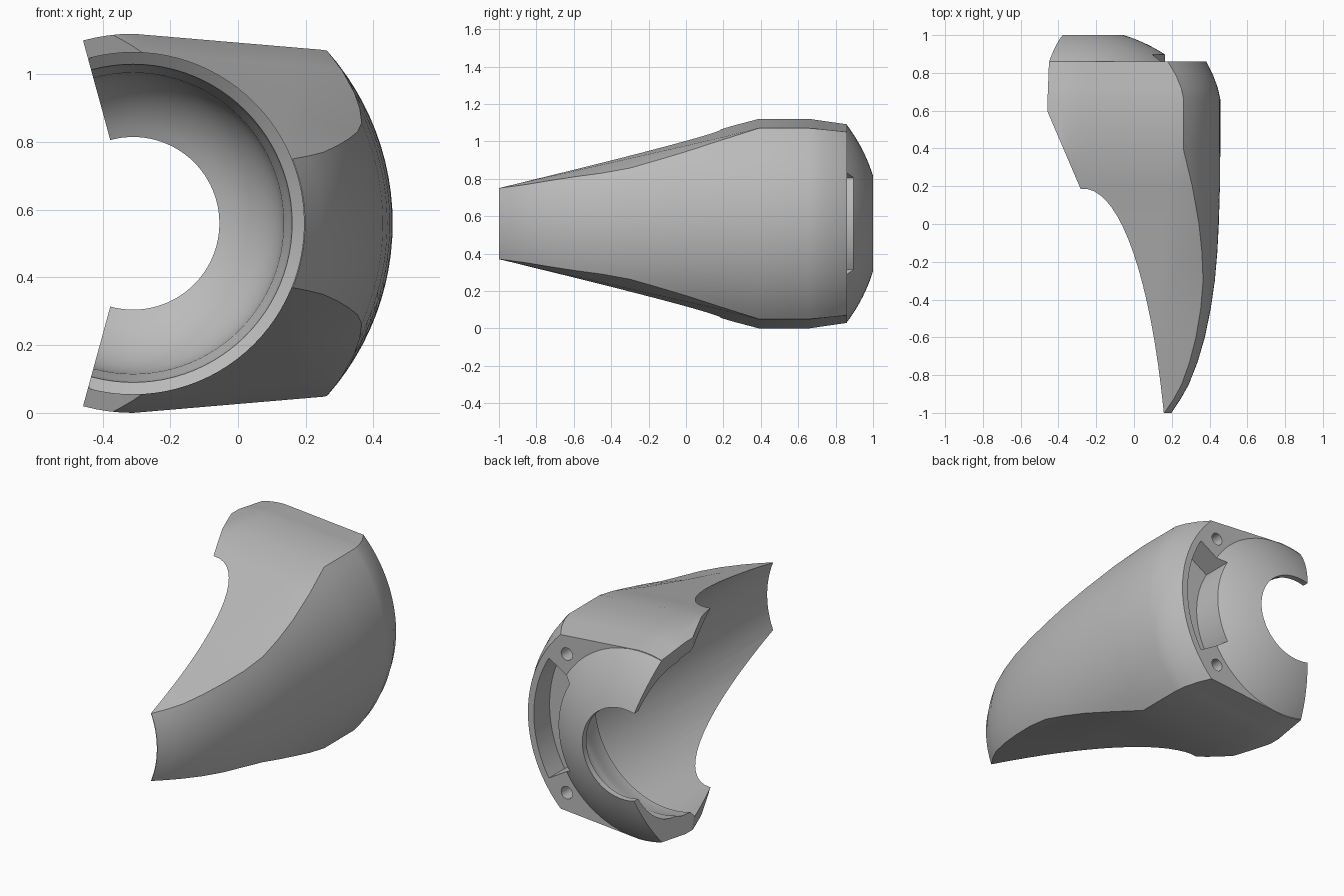
import bpy, bmesh, math
from math import sin, cos, pi, radians, sqrt, atan2, hypot

if "Cube" in bpy.data.objects:
    bpy.data.objects.remove(bpy.data.objects["Cube"])

AX, AZ = -0.31, 0.56          # axis of the bore, running along y
END = radians(105.3)          # half of the angle the shell wraps around

grey = bpy.data.materials.new("plain grey")
grey.use_nodes = True
grey.diffuse_color = (0.5, 0.5, 0.5, 1)
grey.node_tree.nodes["Principled BSDF"].inputs["Base Color"].default_value = (0.5, 0.5, 0.5, 1)


def loft(name, rings):
    """Closed solid through rings of (x, y, z) points with equal counts."""
    bm = bmesh.new()
    rows = [[bm.verts.new(p) for p in ring] for ring in rings]
    n = len(rows[0])
    for a, b in zip(rows, rows[1:]):
        for i in range(n):
            j = (i + 1) % n
            bm.faces.new((a[i], a[j], b[j], b[i]))
    bm.faces.new(rows[0][::-1])
    bm.faces.new(rows[-1])
    bmesh.ops.recalc_face_normals(bm, faces=bm.faces)
    mesh = bpy.data.meshes.new(name)
    bm.to_mesh(mesh)
    bm.free()
    mesh.materials.append(grey)
    obj = bpy.data.objects.new(name, mesh)
    bpy.context.collection.objects.link(obj)
    return obj


def circle(r, y, x=AX, z=AZ, n=96):
    return [(x + r * cos(2 * pi * i / n), y, z + r * sin(2 * pi * i / n)) for i in range(n)]


def section(top, shoulder, corner, radius):
    """Outline around the axis: round end, sloping flat, corner, outer arc."""
    half = [(top * cos(END + (pi / 2 - END) * i / 4), top * sin(END + (pi / 2 - END) * i / 4))
            for i in range(4)]
    sx = shoulder - AX
    half += [(sx * i / 8, top - 0.085 * sx * i / 8) for i in range(9)]
    a = math.asin(corner / radius)
    arc = [(radius * cos(a - 2 * a * i / 24), radius * sin(a - 2 * a * i / 24)) for i in range(25)]
    return half + arc + [(x, -z) for x, z in reversed(half)]


def place(points, y):
    return [(AX, y, AZ)] + [(AX + x, y, AZ + z) for x, z in points]


# Shell stations: y, flat height, shoulder x, corner height, outer radius
stations = [
    (-1.0, 0.230, 0.150, 0.190, 0.508),
    (-0.93, 0.246, 0.157, 0.199, 0.555),
    (-0.85, 0.265, 0.165, 0.210, 0.600),
    (-0.73, 0.293, 0.175, 0.230, 0.647),
    (-0.6, 0.323, 0.185, 0.250, 0.685),
    (-0.45, 0.358, 0.195, 0.270, 0.716),
    (-0.3, 0.393, 0.205, 0.297, 0.738),
    (-0.15, 0.428, 0.220, 0.340, 0.751),
    (0.0, 0.463, 0.232, 0.385, 0.759),
    (0.2, 0.510, 0.240, 0.450, 0.765),
    (0.39, 0.560, 0.250, 0.510, 0.767),
    (0.66, 0.560, 0.250, 0.510, 0.767),
    (0.72, 0.551, 0.235, 0.505, 0.754),
    (0.79, 0.541, 0.210, 0.498, 0.728),
    (0.86, 0.531, 0.170, 0.490, 0.692),
]
rings = []
for y, *dims in stations:
    outline = section(*dims)
    rings.append(place(outline, y))

# Domed back, following the directions of the last outline
for i in range(11):
    y = 0.86 + 0.14 * i / 10
    r = sqrt(0.87 ** 2 - (y - 0.168) ** 2)
    rings.append(place([(r * x / hypot(x, z), r * z / hypot(x, z)) for x, z in outline], y))
shell = loft("curved_shell", rings)

# Bore: straight front, small step, then a rounded seat and a through hole
bore = [(0.505, -1.2), (0.505, 0.55), (0.47, 0.58), (0.462, 0.66), (0.445, 0.70)]
for i in range(1, 13):
    t = radians(65) * i / 12
    bore.append((0.255 + 0.19 * (cos(t) - cos(radians(65))) / (1 - cos(radians(65))),
                 0.70 + 0.265 * sin(t) / sin(radians(65))))
bore.append((0.255, 1.1))
cutters = [loft("bore_cutter", [circle(r, y) for r, y in bore])]

# Slanted front of the two arms
trim = [(-0.28, 0.18), (-0.49, 0.67), (-0.9, 0.67), (-0.9, -0.2), (-0.28, -0.2)]
cutters.append(loft("arm_cutter", [[(x, y, z) for x, y in trim] for z in (-0.2, 1.4)]))

# Curved recess in the back
angles = [radians(31) * (i / 12 - 1) for i in range(25)]
sector = [(0.655 * cos(a), 0.655 * sin(a)) for a in angles]
sector += [(0.475 * cos(a), 0.475 * sin(a)) for a in reversed(angles)]
cutters.append(loft("recess_cutter", [[(AX + x, y, AZ + z) for x, z in sector] for y in (0.72, 1.2)]))

# Two screw holes in the back
for side in (-1, 1):
    cutters.append(loft("screw_hole_cutter",
                        [circle(0.035, y, 0.14, AZ + side * 0.39, 24) for y in (0.68, 1.2)]))

bpy.ops.object.select_all(action='DESELECT')
bpy.context.view_layer.objects.active = shell
shell.select_set(True)
for cutter in cutters:
    mod = shell.modifiers.new("cut", 'BOOLEAN')
    mod.operation = 'DIFFERENCE'
    mod.solver = 'EXACT'
    mod.object = cutter
    bpy.ops.object.modifier_apply(modifier=mod.name)
    bpy.data.objects.remove(cutter)

bpy.ops.object.shade_smooth_by_angle(angle=radians(22))
